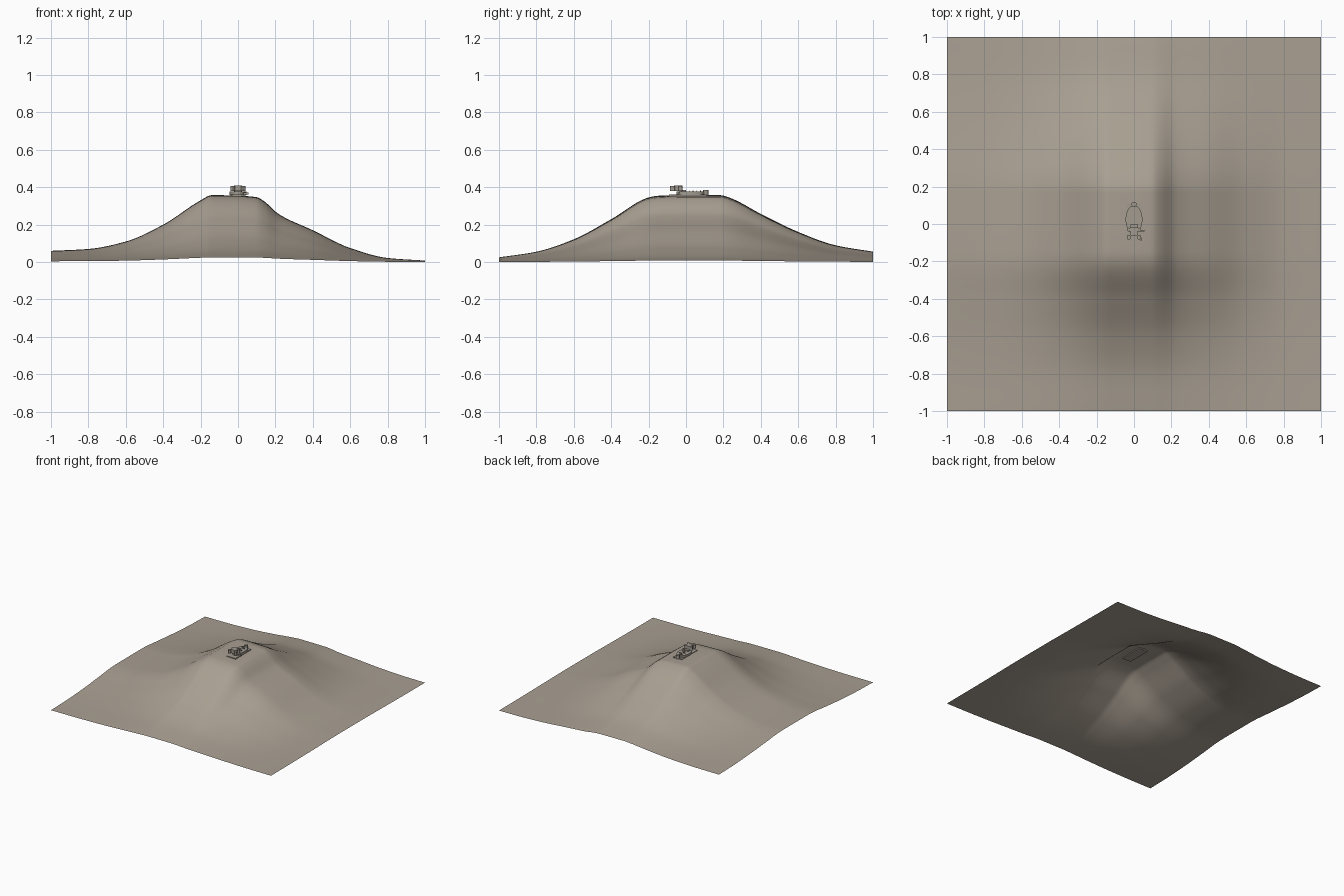
import bpy, bmesh, math

if "Cube" in bpy.data.objects:
    bpy.data.objects.remove(bpy.data.objects["Cube"])

mat = bpy.data.materials.new("earth")
mat.diffuse_color = (0.40, 0.35, 0.29, 1)
mat.use_nodes = True
mat.node_tree.nodes["Principled BSDF"].inputs["Base Color"].default_value = mat.diffuse_color
stone = bpy.data.materials.new("stone")
stone.diffuse_color = (0.36, 0.33, 0.28, 1)
stone.use_nodes = True
stone.node_tree.nodes["Principled BSDF"].inputs["Base Color"].default_value = stone.diffuse_color

# Hill profiles: height along x, and relative height along y
PX = [(-1, .06), (-.8, .07), (-.6, .11), (-.4, .2), (-.2, .33), (-.14, .358), (0, .355),
      (.1, .347), (.14, .325), (.22, .255), (.4, .17), (.6, .075), (.8, .022), (1, .008)]
PY = [(-1, .07), (-.8, .155), (-.6, .34), (-.4, .64), (-.2, .965), (-.15, .99), (0, 1),
      (.18, 1), (.23, .965), (.4, .72), (.6, .45), (.8, .25), (1, .155)]


def profile(pts, t):
    """Smooth monotone interpolation through the profile points."""
    n = len(pts)
    d = [(pts[i + 1][1] - pts[i][1]) / (pts[i + 1][0] - pts[i][0]) for i in range(n - 1)]

    def slope(i):
        if i == 0:
            return d[0]
        if i == n - 1:
            return d[-1]
        a, b = d[i - 1], d[i]
        return 0 if a * b <= 0 else 2 * a * b / (a + b)

    i = max(k for k in range(n - 1) if pts[k][0] <= t + 1e-6)
    h = pts[i + 1][0] - pts[i][0]
    s = (t - pts[i][0]) / h
    return ((2*s**3 - 3*s*s + 1) * pts[i][1] + (s**3 - 2*s*s + s) * h * slope(i)
            + (3*s*s - 2*s**3) * pts[i + 1][1] + (s**3 - s*s) * h * slope(i + 1))


def finish(name, bm, smooth=False, material=stone):
    me = bpy.data.meshes.new(name)
    bm.to_mesh(me)
    bm.free()
    for p in me.polygons:
        p.use_smooth = smooth
    ob = bpy.data.objects.new(name, me)
    me.materials.append(material)
    bpy.context.collection.objects.link(ob)
    return ob


def box(name, x0, x1, y0, y1, z0, z1):
    bm = bmesh.new()
    bmesh.ops.create_cube(bm, size=1)
    for v in bm.verts:
        v.co = ((x0 + x1) / 2 + v.co.x * (x1 - x0), (y0 + y1) / 2 + v.co.y * (y1 - y0),
                (z0 + z1) / 2 + v.co.z * (z1 - z0))
    return finish(name, bm)


def disc(name, x, y, rx, ry, z0, z1, sides=16):
    bm = bmesh.new()
    bmesh.ops.create_cone(bm, cap_ends=True, segments=sides, radius1=1, radius2=1, depth=1)
    for v in bm.verts:
        v.co = (x + v.co.x * rx, y + v.co.y * ry, (z0 + z1) / 2 + v.co.z * (z1 - z0))
    return finish(name, bm)


# Hill terrain, an open sheet
bm = bmesh.new()
bmesh.ops.create_grid(bm, x_segments=120, y_segments=120, size=1)
for v in bm.verts:
    v.co.z = profile(PX, v.co.x) * profile(PY, v.co.y)
finish("hill", bm, True, mat)

# Monument base and oval body
box("base_plate", -.04, .04, -.09, .11, .346, .36)
disc("oval_body", 0, .025, .045, .075, .358, .376, 28)
disc("tail_knob", 0, .105, .014, .014, .353, .386)

# Raised front block on a short neck
box("front_block", -.022, .022, -.065, -.02, .38, .41)
box("neck", -.018, .018, -.035, 0, .36, .385)
for s in (-1, 1):
    disc("block_knob", s * .028, -.072, .011, .014, .38, .408, 12)
    disc("block_rear_knob", s * .028, -.03, .009, .01, .38, .408, 12)
box("side_handle", .03, .055, -.04, -.032, .362, .372)

# Thin ribs across the body
for i in range(5):
    y = -.005 + i * .02
    s = 1 if i % 2 else -1
    box("rib", s * .01 - .012, s * .01 + .012, y, y + .004, .374, .382)
